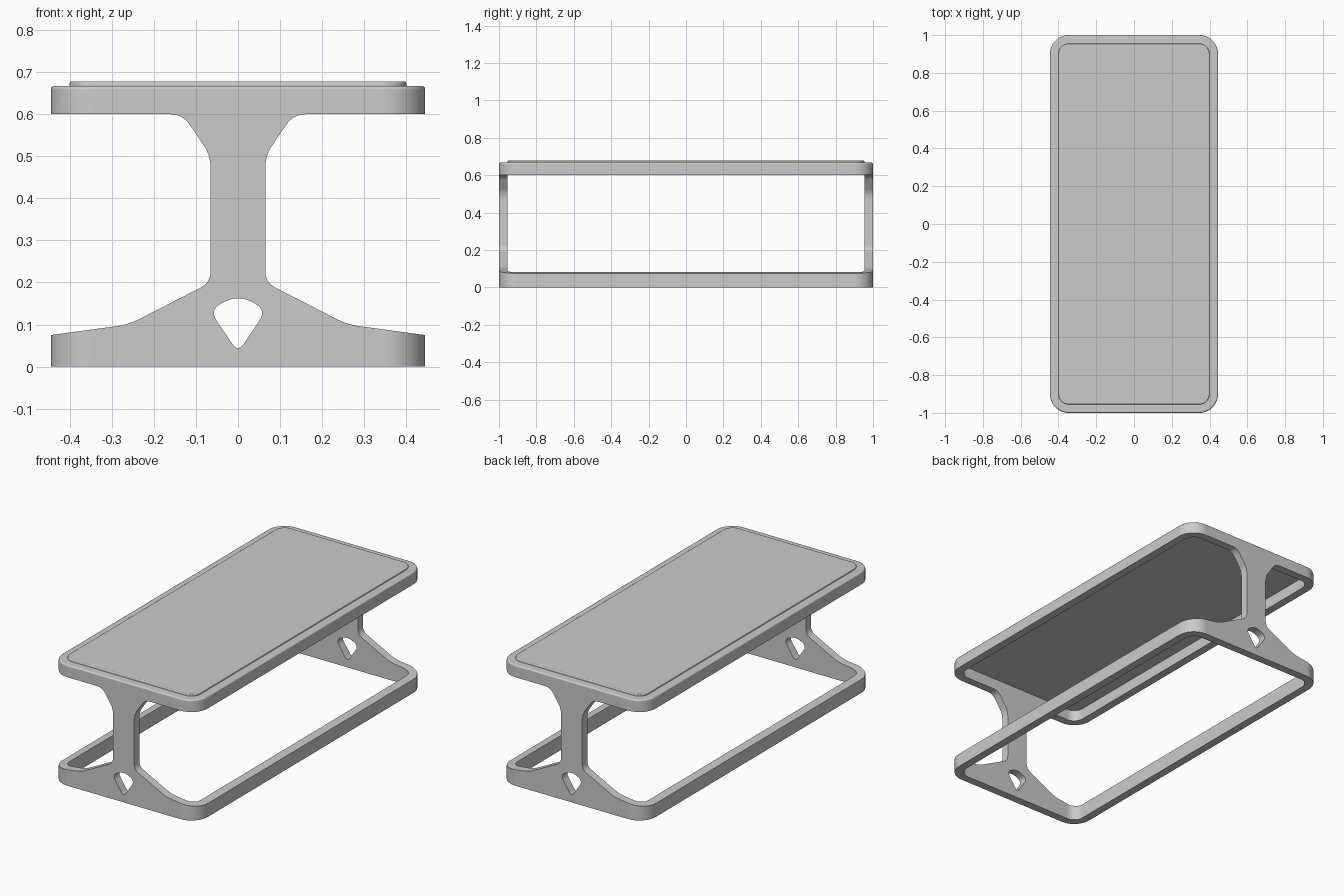
import bpy, bmesh, math
from mathutils import Vector

if "Cube" in bpy.data.objects:
    bpy.data.objects.remove(bpy.data.objects["Cube"])

HX, HY, R, WALL = 0.445, 1.0, 0.1, 0.045


def new_object(name, bm):
    bmesh.ops.recalc_face_normals(bm, faces=bm.faces)
    me = bpy.data.meshes.new(name)
    bm.to_mesh(me)
    bm.free()
    ob = bpy.data.objects.new(name, me)
    bpy.context.collection.objects.link(ob)
    return ob


def rounded_rect(inset, n=12):
    """Outline of the table plan, moved inwards by inset."""
    r = R - inset
    pts = []
    for k, (sx, sy) in enumerate([(1, 1), (-1, 1), (-1, -1), (1, -1)]):
        for i in range(n + 1):
            a = math.pi / 2 * (k + i / n)
            pts.append((sx * (HX - R) + r * math.cos(a), sy * (HY - R) + r * math.sin(a)))
    return pts


def loft(name, rings, tube):
    """Join rounded rectangles given as (inset, z); tube closes the loop, else cap."""
    bm = bmesh.new()
    loops = [[bm.verts.new((x, y, z)) for x, y in rounded_rect(d)] for d, z in rings]
    pairs = list(zip(loops, loops[1:]))
    if tube:
        pairs.append((loops[-1], loops[0]))
    else:
        bm.faces.new(loops[0])
        bm.faces.new(loops[-1])
    for a, b in pairs:
        for i in range(len(a)):
            j = (i + 1) % len(a)
            bm.faces.new((a[i], a[j], b[j], b[i]))
    return new_object(name, bm)


def edge_round(inset, top, r, n=4):
    """Quarter-round rim from the side up to the top."""
    return [(inset + r - r * math.cos(math.pi / 2 * i / n),
             top - r + r * math.sin(math.pi / 2 * i / n)) for i in range(n + 1)]


def fillet(corners, n=8):
    """Soften each (x, z, trim) corner with a short curve."""
    out = []
    for i, (x, z, t) in enumerate(corners):
        p = Vector((x, z))
        if t == 0:
            out.append(p)
            continue
        a = p + (Vector(corners[i - 1][:2]) - p).normalized() * t
        b = p + (Vector(corners[(i + 1) % len(corners)][:2]) - p).normalized() * t
        for k in range(n + 1):
            u = k / n
            out.append(a * (1 - u) ** 2 + p * 2 * u * (1 - u) + b * u * u)
    return out


def cut(target, corners, side=1):
    """Cut an x-z profile through the whole length of the target."""
    bm = bmesh.new()
    f = bm.faces.new([bm.verts.new((side * p.x, -1.2, p.y)) for p in fillet(corners)])
    ext = bmesh.ops.extrude_face_region(bm, geom=[f])
    verts = [v for v in ext["geom"] if isinstance(v, bmesh.types.BMVert)]
    bmesh.ops.translate(bm, verts=verts, vec=(0, 2.4, 0))
    cutter = new_object("cutter", bm)
    cutter.hide_render = True
    mod = target.modifiers.new("cut", "BOOLEAN")
    mod.operation, mod.solver, mod.object = "DIFFERENCE", "EXACT", cutter
    bpy.context.view_layer.objects.active = target
    bpy.ops.object.modifier_apply(modifier=mod.name)
    bpy.data.objects.remove(cutter)


# Frame: one rounded tube, carved into top rim, end legs and base ring
frame = loft("frame", [(0, 0)] + edge_round(0, 0.667, 0.008) + [(WALL, 0.667), (WALL, 0)], True)
opening = [(0.5, 0.0676, 0), (0.26, 0.10, 0.03), (0.065, 0.20, 0.028),
           (0.065, 0.502, 0.03), (0.132, 0.60, 0.03), (0.5, 0.60, 0)]
for side in (1, -1):
    cut(frame, opening, side)

# Kite-shaped hole in both legs
cut(frame, [(0, 0.17, 0.034), (0.069, 0.136, 0.034), (0, 0.034, 0.025), (-0.069, 0.136, 0.034)])

# Thin table top panel set inside the rim
panel = loft("top_panel", [(WALL, 0.662)] + edge_round(WALL, 0.678, 0.005), False)

for ob in (frame, panel):
    bpy.ops.object.select_all(action="DESELECT")
    ob.select_set(True)
    bpy.context.view_layer.objects.active = ob
    bpy.ops.object.shade_smooth_by_angle(angle=math.radians(30))
    ob.modifiers.new("flat_shading", "WEIGHTED_NORMAL").keep_sharp = True
